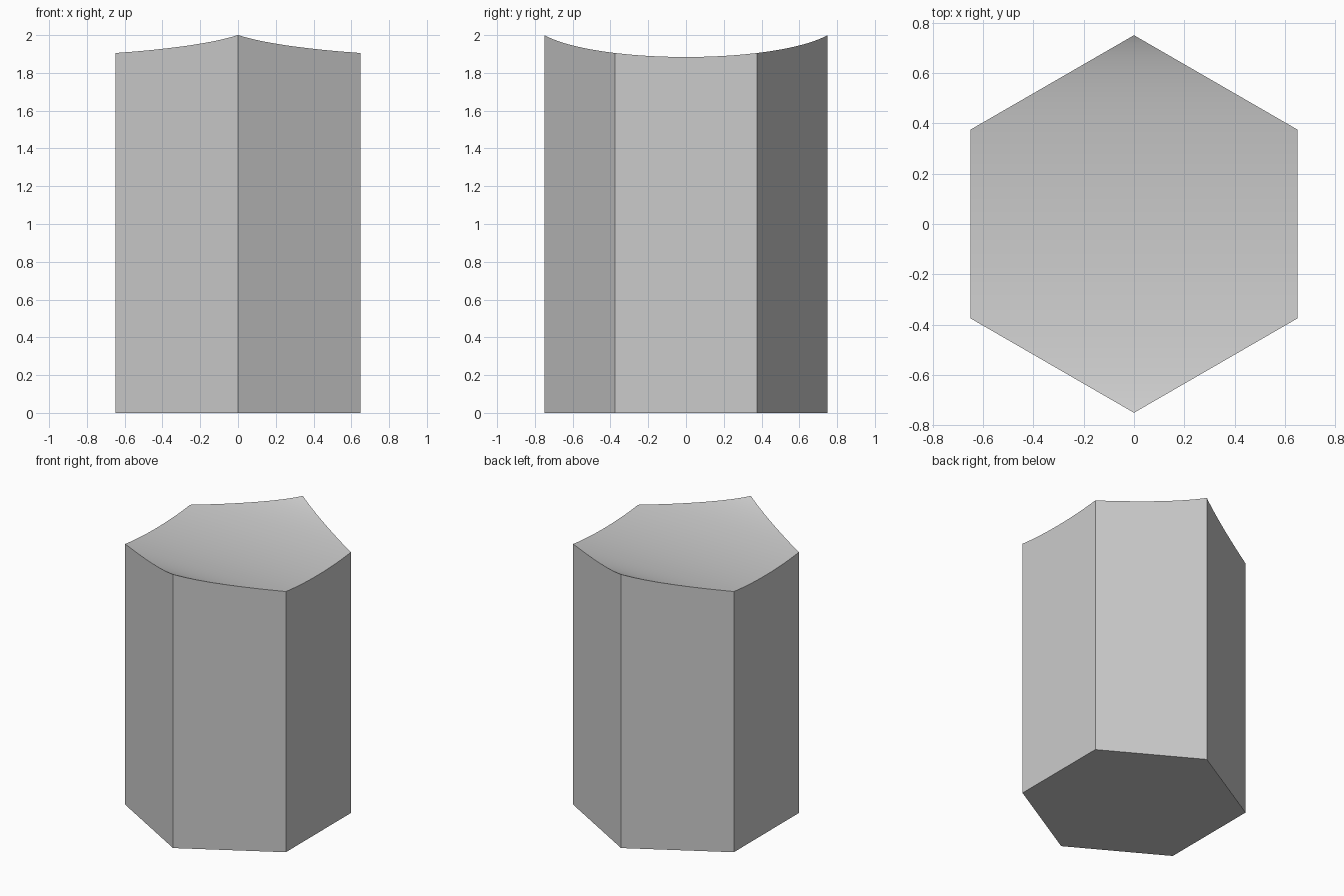
import bpy
import bmesh
from math import sin, cos, pi, sqrt

if "Cube" in bpy.data.objects:
    bpy.data.objects.remove(bpy.data.objects["Cube"])

RADIUS = 0.75                # corner radius of the hexagon
HEIGHT = 2.0                 # height of the front and back corners
LOW = 1.884                  # lowest line of the trough
TROUGH_A, TROUGH_B = 0.806, 0.184   # half axes of the trough's ellipse
STRIPS = 36

grey = bpy.data.materials.new("plain grey")
grey.use_nodes = True
colour = (0.6, 0.6, 0.6, 1)
grey.diffuse_color = colour
grey.node_tree.nodes["Principled BSDF"].inputs["Base Color"].default_value = colour


def trough_height(y):
    """Height of the hollowed top, an elliptical trough running along x."""
    return min(HEIGHT, LOW + TROUGH_B * (1 - sqrt(1 - (y / TROUGH_A) ** 2)))


# Hexagonal prism with corners at front and back
bm = bmesh.new()
corners = [bm.verts.new((RADIUS * cos(pi / 2 + i * pi / 3),
                         RADIUS * sin(pi / 2 + i * pi / 3), 0)) for i in range(6)]
base = bm.faces.new(corners)
extruded = bmesh.ops.extrude_face_region(bm, geom=[base], use_keep_orig=True)["geom"]
for v in extruded:
    if isinstance(v, bmesh.types.BMVert):
        v.co.z = HEIGHT

# Slice only the top into strips, finer towards the front and back
for k in range(1, STRIPS):
    y = RADIUS * sin(pi * (k / STRIPS - 0.5))
    top = [f for f in bm.faces if all(v.co.z > 1 for v in f.verts)]
    edges = {e for f in top for e in f.edges}
    verts = {v for f in top for v in f.verts}
    bmesh.ops.bisect_plane(bm, geom=top + list(edges) + list(verts), dist=1e-5,
                           plane_co=(0, y, 0), plane_no=(0, 1, 0))

# Hollow the top
for v in bm.verts:
    if v.co.z > 1:
        v.co.z = trough_height(v.co.y)
bmesh.ops.recalc_face_normals(bm, faces=bm.faces)

mesh = bpy.data.meshes.new("hexagonal_column")
bm.to_mesh(mesh)
bm.free()
column = bpy.data.objects.new("hexagonal_column", mesh)
bpy.context.collection.objects.link(column)
mesh.materials.append(grey)

# Smooth trough, sharp corners
bpy.ops.object.select_all(action='DESELECT')
column.select_set(True)
bpy.context.view_layer.objects.active = column
bpy.ops.object.shade_smooth_by_angle()
